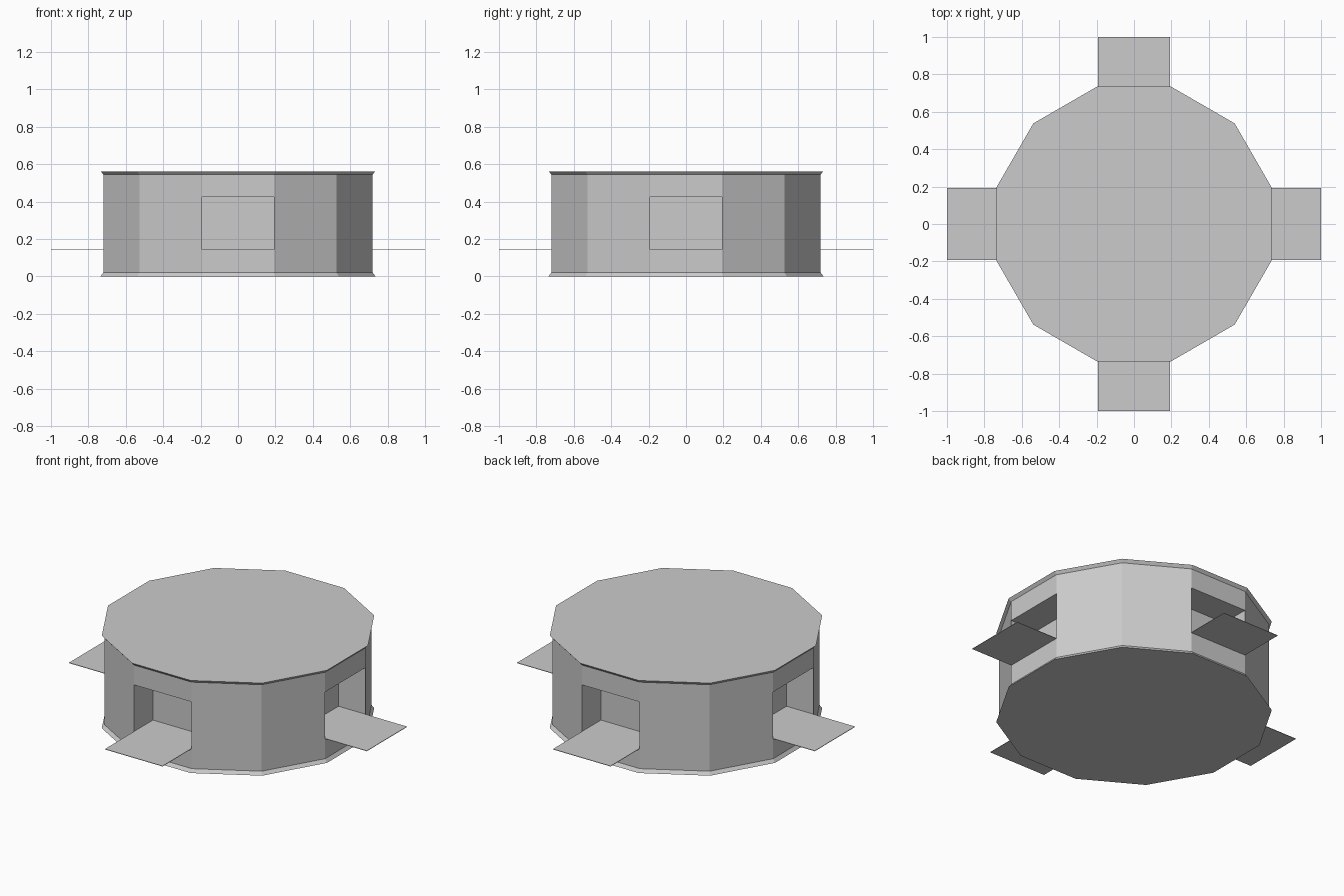
import bpy, bmesh, math
from mathutils import Vector

if "Cube" in bpy.data.objects:
    bpy.data.objects.remove(bpy.data.objects["Cube"])

SIDES = 12
APO, LIP = 0.72, 0.735             # wall and rim apothems
SILL, HEAD, DEPTH = 0.143, 0.425, 0.18
HALF = APO * math.tan(math.pi / SIDES)


def finish(bm, name):
    bmesh.ops.recalc_face_normals(bm, faces=bm.faces[:])
    mesh = bpy.data.meshes.new(name)
    bm.to_mesh(mesh)
    bm.free()
    obj = bpy.data.objects.new(name, mesh)
    bpy.context.collection.objects.link(obj)
    return obj


# Twelve-sided drum with flared top and bottom rims
bm = bmesh.new()
profile = [(LIP, 0), (APO, 0.02), (APO, SILL), (APO, HEAD), (APO, 0.545), (LIP, 0.562)]
rings = []
for apothem, z in profile:
    r = apothem / math.cos(math.pi / SIDES)
    rings.append([bm.verts.new((r * math.cos((i - 0.5) * math.tau / SIDES),
                                r * math.sin((i - 0.5) * math.tau / SIDES), z))
                  for i in range(SIDES)])
bm.faces.new(rings[0][::-1])
bm.faces.new(rings[-1])
windows = []
for level in range(len(rings) - 1):
    lo, hi = rings[level], rings[level + 1]
    for i in range(SIDES):
        j = (i + 1) % SIDES
        face = bm.faces.new((lo[i], lo[j], hi[j], hi[i]))
        if level == 2 and i % 3 == 0:
            windows.append((face, i * math.tau / SIDES))

# Box recesses behind the four window openings
for face, angle in windows:
    inward = Vector((math.cos(angle), math.sin(angle), 0)) * -DEPTH
    new = bmesh.ops.extrude_discrete_faces(bm, faces=[face])["faces"]
    bmesh.ops.translate(bm, verts=new[0].verts[:], vec=inward)
finish(bm, "drum_body")


# Thin landing flaps projecting from each sill
for k, side in enumerate(("right", "back", "left", "front")):
    bm = bmesh.new()
    bmesh.ops.create_cube(bm, size=1)
    inner = APO - 0.002
    for v in bm.verts:
        v.co = (inner if v.co.x < 0 else 1.0,
                math.copysign(HALF, v.co.y),
                SILL - 0.003 if v.co.z < 0 else SILL)
    flap = finish(bm, side + "_flap")
    flap.rotation_euler.z = k * math.pi / 2
